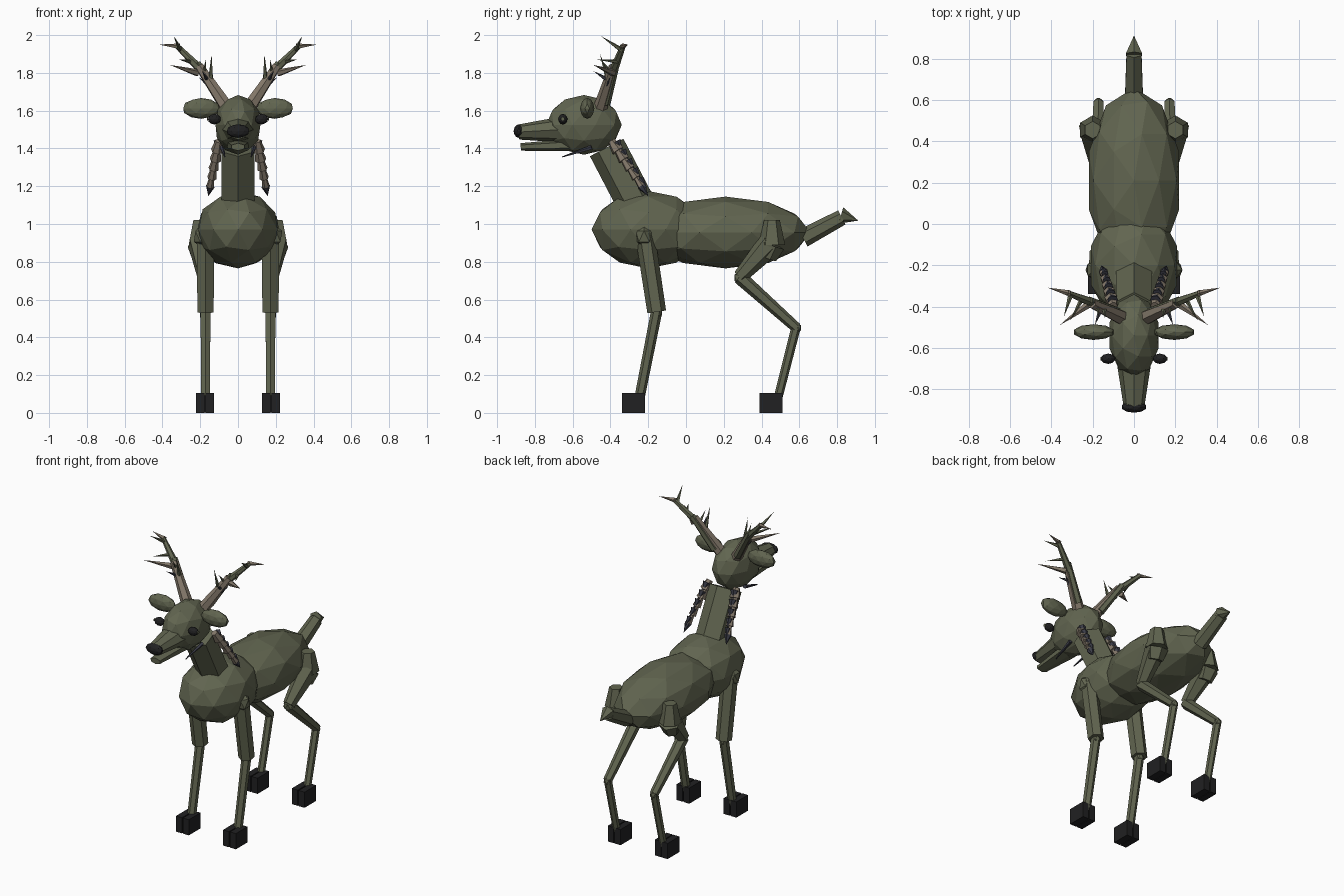
import bpy
import bmesh
from mathutils import Vector, Matrix

cube = bpy.data.objects.get("Cube")
if cube:
    bpy.data.objects.remove(cube, do_unlink=True)


def material(name, color):
    m = bpy.data.materials.new(name)
    m.use_nodes = True
    m.diffuse_color = (*color, 1)
    m.node_tree.nodes["Principled BSDF"].inputs["Base Color"].default_value = (*color, 1)
    return m


OLIVE = material("olive_hide", (0.12, 0.13, 0.08))
BLACK = material("black_hoof", (0.015, 0.015, 0.016))
BONE = material("bone", (0.23, 0.19, 0.145))
SLATE = material("slate", (0.045, 0.047, 0.065))


def finish(name, bm, mat):
    bmesh.ops.recalc_face_normals(bm, faces=bm.faces)
    mesh = bpy.data.meshes.new(name)
    bm.to_mesh(mesh)
    bm.free()
    mesh.materials.append(mat)
    obj = bpy.data.objects.new(name, mesh)
    bpy.context.collection.objects.link(obj)
    return obj


def ball(name, center, size, mat=OLIVE, level=2):
    bm = bmesh.new()
    bmesh.ops.create_icosphere(bm, subdivisions=level, radius=1,
                               matrix=Matrix.Translation(center) @ Matrix.Diagonal((*size, 1)))
    return finish(name, bm, mat)


def rod(name, a, b, r1, r2, mat=OLIVE, sides=6, flat=1):
    a, b = Vector(a), Vector(b)
    turn = (b - a).to_track_quat('Z', 'Y').to_matrix().to_4x4()
    place = Matrix.Translation((a + b) / 2) @ turn @ Matrix.Diagonal((1, flat, 1, 1))
    bm = bmesh.new()
    bmesh.ops.create_cone(bm, cap_ends=True, segments=sides, radius1=r1, radius2=r2,
                          depth=(b - a).length, matrix=place)
    bmesh.ops.remove_doubles(bm, verts=bm.verts, dist=0.0002)
    return finish(name, bm, mat)


def box(name, center, size, mat):
    bm = bmesh.new()
    bmesh.ops.create_cube(bm, size=1, matrix=Matrix.Translation(center) @ Matrix.Diagonal((*size, 1)))
    return finish(name, bm, mat)


# Torso, neck and tail
ball("chest", (0, -0.2, 0.97), (0.22, 0.3, 0.205))
ball("barrel", (0, 0.21, 0.955), (0.23, 0.45, 0.19))
rod("neck", (0, -0.24, 1.06), (0, -0.42, 1.405), 0.1, 0.1)
rod("tail", (0, 0.62, 0.925), (0, 0.825, 1.035), 0.05, 0.042)
rod("tail_tip", (0, 0.82, 1.045), (0, 0.912, 1.018), 0.045, 0)

# Head, muzzle and nose
ball("head", (0, -0.54, 1.525), (0.125, 0.2, 0.158))
rod("muzzle", (0, -0.66, 1.5), (0, -0.885, 1.487), 0.085, 0.05, sides=8, flat=0.8)
rod("jaw", (0, -0.62, 1.418), (0, -0.875, 1.408), 0.065, 0.04, sides=6, flat=0.5)
ball("nose", (0, -0.885, 1.492), (0.062, 0.028, 0.036), BLACK)

for side, s in (("left", 1), ("right", -1)):
    def P(x, y, z):
        return Vector((s * x, y, z))

    # Eyes and ears
    ball(side + "_eye", P(0.125, -0.652, 1.555), (0.035, 0.025, 0.028), BLACK)
    rod(side + "_pupil", P(0.158, -0.652, 1.557), P(0.163, -0.652, 1.557), 0.01, 0.01)
    ball(side + "_ear", P(0.195, -0.523, 1.612), (0.1, 0.038, 0.055))

    # Antlers: bone beam, hide upper beam, pointed tines
    rod(side + "_antler_base", P(0.055, -0.455, 1.61), P(0.205, -0.385, 1.835), 0.038, 0.024, BONE)
    rod(side + "_antler_back", P(0.085, -0.425, 1.64), P(0.215, -0.37, 1.85), 0.026, 0.02)
    rod(side + "_antler_beam", P(0.19, -0.385, 1.81), P(0.325, -0.332, 1.945), 0.024, 0.014)
    rod(side + "_antler_tip", P(0.31, -0.336, 1.94), P(0.418, -0.308, 1.95), 0.016, 0, BONE, 5)
    tines = (
        (P(0.305, -0.34, 1.92), P(0.34, -0.45, 1.995), 0.014, OLIVE),
        (P(0.215, -0.385, 1.8), P(0.36, -0.49, 1.842), 0.02, BONE),
        (P(0.25, -0.36, 1.86), P(0.31, -0.47, 1.87), 0.013, OLIVE),
        (P(0.145, -0.41, 1.75), P(0.14, -0.455, 1.9), 0.015, OLIVE),
        (P(0.18, -0.39, 1.79), P(0.17, -0.45, 1.87), 0.013, OLIVE),
        (P(0.16, -0.41, 1.76), P(0.19, -0.49, 1.81), 0.014, SLATE),
        (P(0.12, -0.43, 1.7), P(0.21, -0.4, 1.78), 0.016, SLATE),
    )
    for i, (a, b, r, mat) in enumerate(tines):
        rod(f"{side}_tine_{i + 1}", a, b, r, 0, mat, 5)

    # Chin spike and hanging chain of scales beside the neck
    rod(side + "_chin_spike", P(0.085, -0.5, 1.405), P(0.07, -0.655, 1.355), 0.013, 0.003, SLATE, 5)
    top, end = P(0.1, -0.395, 1.44), P(0.147, -0.235, 1.2)
    step = (end - top) / 5
    for i in range(5):
        a = top + step * i
        r = 0.034 - 0.003 * i
        rod(f"{side}_scale_{i + 1}", a + step * 1.1, a, r, r * 0.6, BONE)
        back = Vector((0, 0.016, 0.008))
        rod(f"{side}_scale_spike_{i + 1}", a + step * 0.3 + back, a + step * 1.4 + back, r * 0.8, 0, SLATE)
    rod(side + "_scale_tip", end, end + step * 1.1, 0.024, 0, SLATE)

    # Front leg
    ball(side + "_shoulder", P(0.185, -0.222, 0.935), (0.055, 0.052, 0.065), level=1)
    rod(side + "_front_upper_leg", P(0.172, -0.218, 0.95), P(0.172, -0.155, 0.535), 0.052, 0.05)
    ball(side + "_front_knee", P(0.172, -0.155, 0.53), (0.03, 0.033, 0.033), level=1)
    rod(side + "_front_lower_leg", P(0.172, -0.155, 0.54), P(0.172, -0.248, 0.07), 0.03, 0.027)

    # Hind leg
    rod(side + "_hip", P(0.2, 0.455, 0.89), P(0.2, 0.455, 1.02), 0.07, 0.042)
    rod(side + "_hip_base", P(0.2, 0.455, 0.89), P(0.195, 0.43, 0.82), 0.07, 0.05)
    rod(side + "_thigh", P(0.2, 0.45, 0.9), P(0.178, 0.285, 0.72), 0.068, 0.038)
    ball(side + "_stifle", P(0.177, 0.288, 0.715), (0.036, 0.038, 0.036), level=1)
    rod(side + "_hind_lower_leg", P(0.177, 0.285, 0.718), P(0.172, 0.585, 0.45), 0.038, 0.028)
    ball(side + "_hock", P(0.172, 0.583, 0.45), (0.028, 0.03, 0.03), level=1)
    rod(side + "_hind_cannon", P(0.172, 0.583, 0.455), P(0.172, 0.485, 0.07), 0.025, 0.023)

    # Cloven hooves
    for leg, y in (("front", -0.278), ("hind", 0.45)):
        for part, x in (("inner", 0.149), ("outer", 0.2)):
            box(f"{side}_{leg}_{part}_hoof", P(x, y, 0.0525), (0.044, 0.123, 0.105), BLACK)
        box(f"{side}_{leg}_hoof_web", P(0.174, y, 0.048), (0.02, 0.1, 0.09), BLACK)
